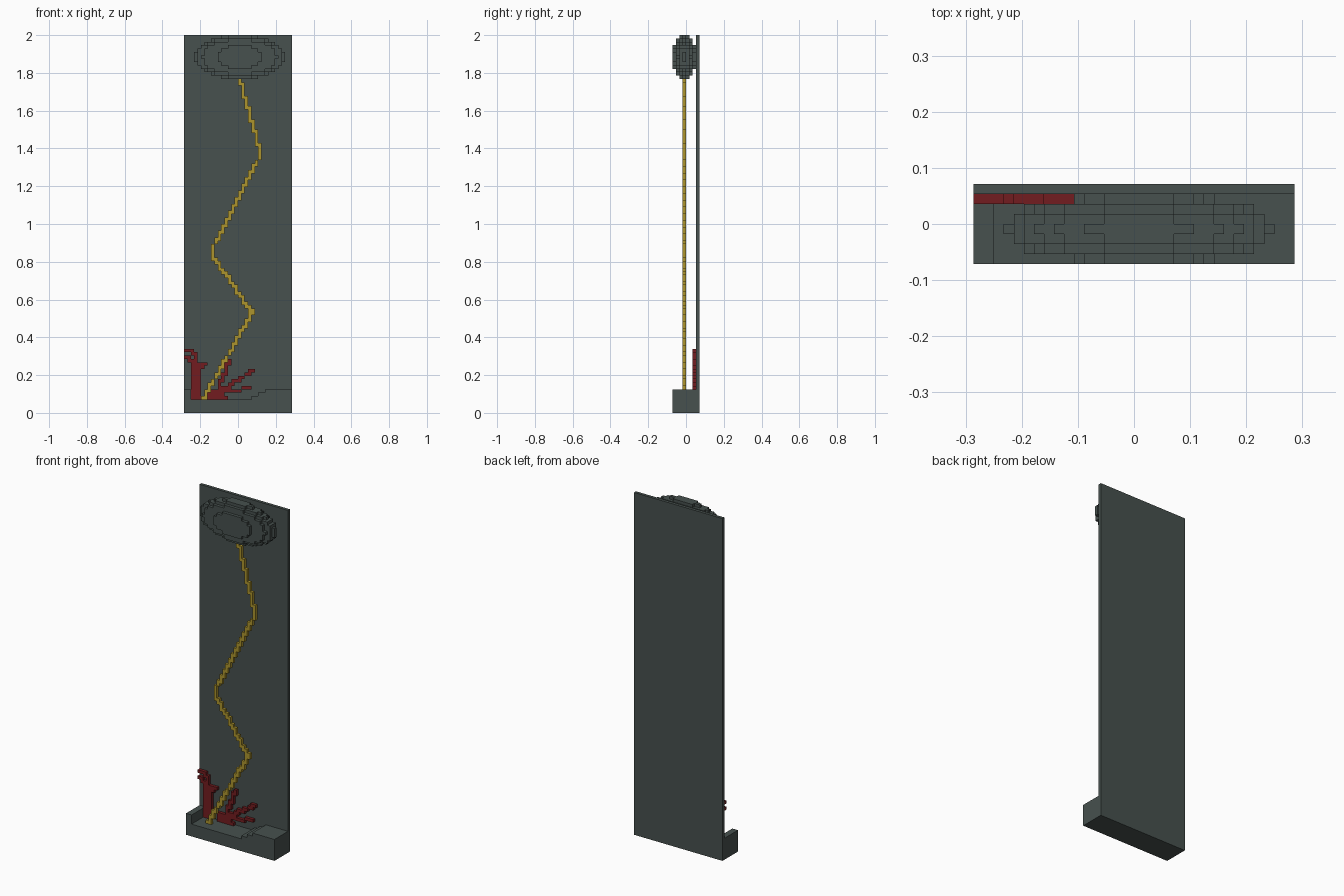
import bpy, bmesh, math

if "Cube" in bpy.data.objects:
    bpy.data.objects.remove(bpy.data.objects["Cube"])

V = 2 / 112  # edge length of one block


def material(name, rgb):
    m = bpy.data.materials.new(name)
    m.diffuse_color = (*rgb, 1)
    m.use_nodes = True
    m.node_tree.nodes["Principled BSDF"].inputs["Base Color"].default_value = m.diffuse_color
    return m


STONE = material("dark slate", (0.063, 0.082, 0.077))
GOLD = material("gold", (0.42, 0.30, 0.027))
RED = material("dark red", (0.17, 0.012, 0.014))

SIDES = {
    (1, 0, 0): [(1, 0, 0), (1, 1, 0), (1, 1, 1), (1, 0, 1)],
    (-1, 0, 0): [(0, 0, 0), (0, 0, 1), (0, 1, 1), (0, 1, 0)],
    (0, 1, 0): [(0, 1, 0), (0, 1, 1), (1, 1, 1), (1, 1, 0)],
    (0, -1, 0): [(0, 0, 0), (1, 0, 0), (1, 0, 1), (0, 0, 1)],
    (0, 0, 1): [(0, 0, 1), (1, 0, 1), (1, 1, 1), (0, 1, 1)],
    (0, 0, -1): [(0, 0, 0), (0, 1, 0), (1, 1, 0), (1, 0, 0)],
}


def blocks(name, cells, mat):
    """Outer skin of a set of unit blocks, with flat areas merged."""
    bm = bmesh.new()
    verts = {}
    for c in sorted(cells):
        for d, quad in SIDES.items():
            if tuple(a + b for a, b in zip(c, d)) in cells:
                continue
            keys = [tuple(a + b for a, b in zip(c, q)) for q in quad]
            for k in keys:
                if k not in verts:
                    verts[k] = bm.verts.new([i * V for i in k])
            bm.faces.new([verts[k] for k in keys])
    bmesh.ops.dissolve_limit(bm, angle_limit=0.01, verts=bm.verts[:], edges=bm.edges[:])
    me = bpy.data.meshes.new(name)
    bm.to_mesh(me)
    bm.free()
    me.materials.append(mat)
    ob = bpy.data.objects.new(name, me)
    bpy.context.collection.objects.link(ob)
    return ob


def box(x0, x1, y0, y1, z0, z1):
    return {(x, y, z) for x in range(x0, x1) for y in range(y0, y1) for z in range(z0, z1)}


def path(points, y):
    """Blocks touched by a polyline of (x, z) points."""
    cells = set()
    for (xa, za), (xb, zb) in zip(points, points[1:]):
        for i in range(201):
            t = i / 200
            cells.add((math.floor(xa + (xb - xa) * t), y, math.floor(za + (zb - za) * t)))
    return cells


# Back panel
blocks("back_panel", box(-16, 16, 3, 4, 0, 112), STONE)

# Base: low floor, left rim and stepped right side
base = box(-16, 16, -4, 3, 0, 4)
base |= box(-16, -14, -4, 3, 4, 7)
for start, level in ((4, 4), (6, 5), (8, 6)):
    base |= box(start, 16, -4, 3, level, level + 1)
blocks("base", base, STONE)

# Cloud: stepped ellipsoid at the top
cloud = {(x, y - 1, z + 105)
         for x in range(-13, 14) for y in range(-3, 4) for z in range(-6, 7)
         if (x / 13.5) ** 2 + (y / 3.5) ** 2 + (z / 6.5) ** 2 <= 1}
blocks("cloud", cloud, STONE)

# Zigzag bolt
blocks("bolt", path([(-10.3, 4.1), (4.2, 29.8), (-7.5, 46.5), (-7.5, 49), (6.5, 76), (6.5, 78),
                     (0.5, 98.9)], -1), GOLD)

# Red growth: left trunk with branches, right fan
left = box(-14, -11, 2, 3, 4, 15)
left |= path([(-13.5, 14.5), (-15.5, 16.5)], 2)
left |= path([(-12.5, 14.5), (-12.5, 16.5), (-14.5, 18.5), (-15.5, 18.5)], 2)
left |= path([(-11.5, 13.5), (-9.5, 14.5)], 2)
blocks("left_growth", left, RED)

right = box(-9, -3, 2, 3, 4, 5) | box(-9, -5, 2, 3, 5, 7)
for tip in ((-2.5, 15.5), (4.3, 12.5), (3.5, 7.5)):
    right |= path([(-6.5, 5.5), tip], 2)
blocks("right_growth", right, RED)
